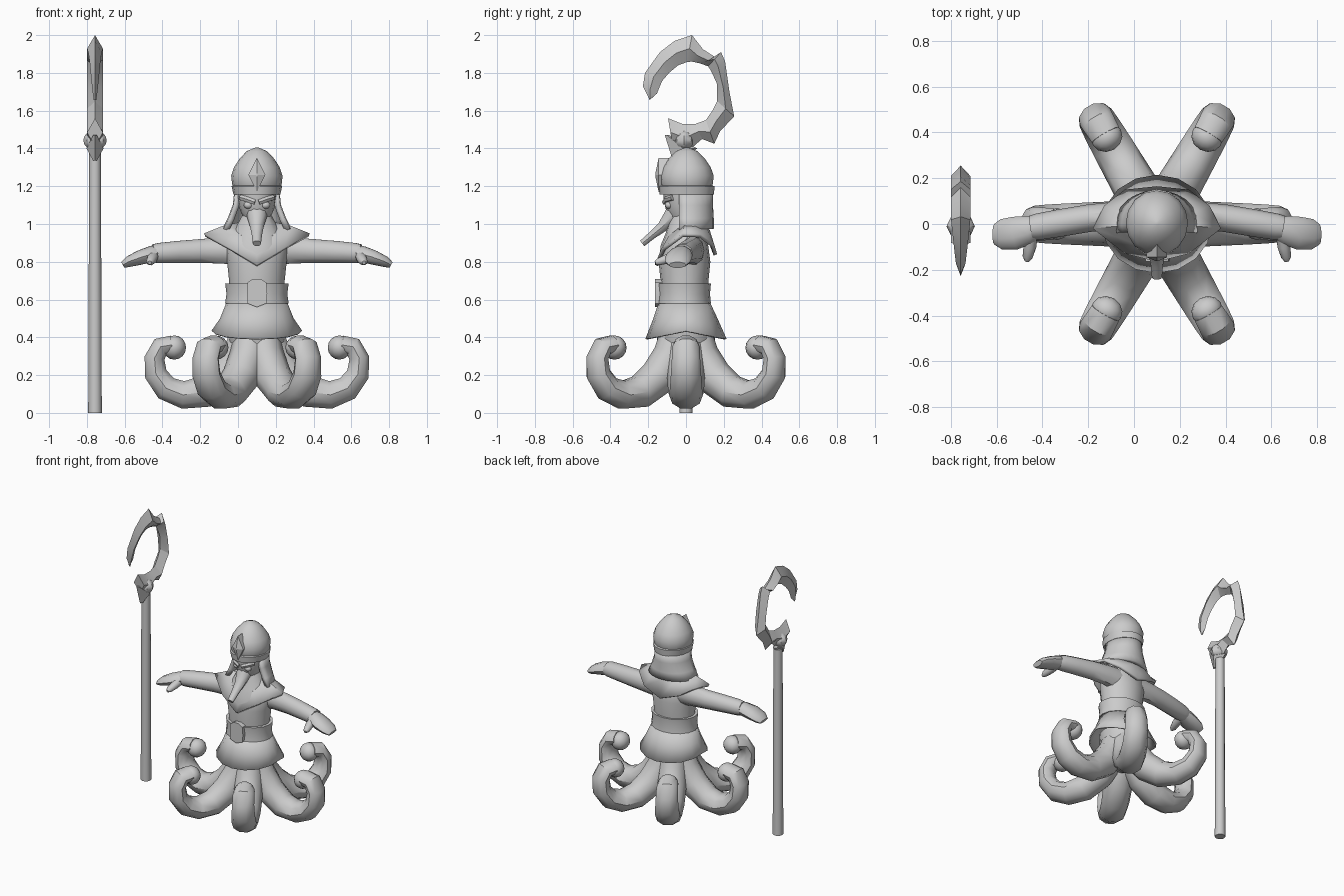
import bpy
import bmesh
from math import sin, cos, radians, pi
from mathutils import Vector, Matrix

if "Cube" in bpy.data.objects:
    bpy.data.objects.remove(bpy.data.objects["Cube"])

CENTRE = 0.1     # x of the figure's axis
STAFF_X = -0.757

grey = bpy.data.materials.new("plain grey")
grey.use_nodes = True
grey.diffuse_color = (0.6, 0.6, 0.6, 1)
grey.node_tree.nodes["Principled BSDF"].inputs["Base Color"].default_value = (0.6, 0.6, 0.6, 1)


def finish(name, bm, angle=40, thickness=0):
    """Turn a bmesh into a shaded, coloured object."""
    bmesh.ops.remove_doubles(bm, verts=bm.verts, dist=0.0005)
    bmesh.ops.recalc_face_normals(bm, faces=bm.faces)
    mesh = bpy.data.meshes.new(name)
    bm.to_mesh(mesh)
    bm.free()
    mesh.materials.append(grey)
    mesh.shade_smooth()
    mesh.set_sharp_from_angle(angle=radians(angle))
    obj = bpy.data.objects.new(name, mesh)
    bpy.context.collection.objects.link(obj)
    if thickness:
        solid = obj.modifiers.new("thickness", "SOLIDIFY")
        solid.thickness = thickness
        solid.offset = -1
    return obj


def loft(name, rings, caps=True, closed=True, **options):
    """Skin a list of equally long rings of points."""
    bm = bmesh.new()
    rows = [[bm.verts.new(p) for p in ring] for ring in rings]
    count = len(rows[0])
    for a, b in zip(rows, rows[1:]):
        for i in range(count if closed else count - 1):
            j = (i + 1) % count
            bm.faces.new((a[i], a[j], b[j], b[i]))
    if caps:
        bm.faces.new(rows[0])
        bm.faces.new(rows[-1])
    return finish(name, bm, **options)


def oval(z, rx, ry, cy=0.0, n=16, cx=CENTRE):
    return [(cx + rx * cos(2 * pi * i / n), cy + ry * sin(2 * pi * i / n), z) for i in range(n)]


def tube(name, path, side, n=10, **options):
    """Sweep an oval along (point, half width, half height) stations."""
    side = Vector(side)
    points = [Vector(p) for p, w, h in path]
    rings = []
    for k, (p, w, h) in enumerate(path):
        along = points[min(k + 1, len(points) - 1)] - points[max(k - 1, 0)]
        up = along.cross(side).normalized()
        across = up.cross(along).normalized()
        rings.append([points[k] + across * w * cos(2 * pi * i / n) + up * h * sin(2 * pi * i / n)
                      for i in range(n)])
    return loft(name, rings, **options)


def ball(name, centre, size, segments=12):
    bm = bmesh.new()
    bmesh.ops.create_uvsphere(bm, u_segments=segments, v_segments=8, radius=1)
    bmesh.ops.transform(bm, matrix=Matrix.LocRotScale(Vector(centre), None, Vector(size)), verts=bm.verts)
    return finish(name, bm)


# Tentacles: (radius from axis, height, half width, half thickness)
CURL = [(0.04, 0.43, 0.1, 0.1), (0.09, 0.3, 0.1, 0.1), (0.17, 0.19, 0.1, 0.1),
        (0.28, 0.112, 0.095, 0.09), (0.39, 0.095, 0.09, 0.077), (0.48, 0.13, 0.085, 0.07),
        (0.535, 0.205, 0.08, 0.063), (0.542, 0.29, 0.075, 0.056), (0.51, 0.35, 0.073, 0.054),
        (0.45, 0.36, 0.068, 0.052)]
for k in range(6):
    turn = radians(60 * k)
    dx, dy = cos(turn), sin(turn)
    stations = [((CENTRE + r * dx, r * dy, z), w, h) for r, z, w, h in CURL]
    tube(f"tentacle_{k + 1}", stations, (-dy, dx, 0))
    tip = ball(f"tentacle_tip_{k + 1}", (0, 0, 0), (0.062, 0.07, 0.064))
    tip.location = (CENTRE + 0.437 * dx, 0.437 * dy, 0.346)
    tip.rotation_euler.z = turn

# Hub joining the tentacles
loft("tentacle_hub", [oval(z, r, r) for z, r in
                      ((0.2, 0.04), (0.24, 0.1), (0.34, 0.15), (0.46, 0.16))])

# Skirt with a hem that dips at front and back
hem = [(x, y, 0.435 - 0.2 * abs(y)) for x, y, z in oval(0, 0.24, 0.215)]
loft("skirt", [hem, oval(0.5, 0.195, 0.17, -0.003), oval(0.6, 0.155, 0.13, -0.01)],
     caps=False, thickness=0.01)

# Torso, belt and buckle
loft("torso", [oval(z, rx, ry, -0.008) for z, rx, ry in
               ((0.56, 0.15, 0.125), (0.7, 0.147, 0.127), (0.8, 0.158, 0.137),
                (0.89, 0.165, 0.125), (0.95, 0.13, 0.1), (1.05, 0.075, 0.075))])
loft("belt", [oval(z, rx, ry, -0.01) for z, rx, ry in
              ((0.58, 0.145, 0.12), (0.58, 0.168, 0.142), (0.63, 0.161, 0.137),
               (0.685, 0.168, 0.142), (0.685, 0.145, 0.12))])
BUCKLE = [(-0.05, 0.58), (0, 0.56), (0.05, 0.58), (0.055, 0.63),
          (0.05, 0.69), (0.02, 0.71), (-0.02, 0.71), (-0.05, 0.69)]
loft("buckle", [[(CENTRE + x, y, z) for x, z in BUCKLE] for y in (-0.12, -0.164)])


def mirrored(half):
    """Close a half outline, front to back, across the figure's axis."""
    whole = half + [(-x, y, z) for x, y, z in half[-2:0:-1]]
    return [(CENTRE + x, y, z) for x, y, z in whole]


# Pointed shoulder collar
COLLAR_EDGE = [(0, -0.165, 0.785), (0.14, -0.13, 0.87), (0.28, -0.02, 0.95),
               (0.23, 0.08, 0.945), (0.14, 0.15, 0.89), (0, 0.165, 0.84)]
COLLAR_NECK = [(0, -0.125, 0.87), (0.085, -0.09, 0.94), (0.18, -0.01, 0.99),
               (0.16, 0.05, 0.99), (0.09, 0.11, 0.98), (0, 0.125, 0.97)]
COLLAR_TOP = [(x * 0.5, y * 0.6, z + 0.02) for x, y, z in COLLAR_NECK]
loft("collar", [mirrored(h) for h in (COLLAR_EDGE, COLLAR_NECK, COLLAR_TOP)],
     caps=False, thickness=0.02, angle=30)

# Arms, hands and thumbs
ARM = [(0.08, 0.03, 0.86, 0.07, 0.085), (0.18, 0.037, 0.86, 0.06, 0.073),
       (0.3, 0.025, 0.857, 0.06, 0.066), (0.42, 0.005, 0.852, 0.06, 0.061),
       (0.52, -0.012, 0.846, 0.058, 0.056), (0.55, -0.017, 0.844, 0.053, 0.05)]
HAND = [(0.52, -0.013, 0.845, 0.045, 0.043), (0.56, -0.025, 0.84, 0.062, 0.045),
        (0.62, -0.04, 0.822, 0.072, 0.04), (0.68, -0.045, 0.8, 0.066, 0.03),
        (0.71, -0.045, 0.783, 0.045, 0.018)]
THUMB = [(0.55, -0.05, 0.83, 0.03, 0.03), (0.555, -0.1, 0.815, 0.028, 0.026),
         (0.565, -0.145, 0.8, 0.022, 0.02), (0.567, -0.163, 0.795, 0.01, 0.01)]
for label, s in (("left", 1), ("right", -1)):
    for part, rows, side in (("arm", ARM, (0, 1, 0)), ("hand", HAND, (0, 1, 0)),
                             ("thumb", THUMB, (1, 0, 0))):
        tube(f"{label}_{part}", [((CENTRE + s * x, y, z), w, h) for x, y, z, w, h in rows], side)

# Head, eyes and trunk
loft("head", [oval(z, rx, ry, cy) for z, rx, ry, cy in
              ((0.99, 0.05, 0.06, 0.0), (1.04, 0.075, 0.085, -0.01), (1.09, 0.095, 0.1, -0.01),
               (1.14, 0.105, 0.115, -0.005), (1.19, 0.11, 0.12, 0.0))])
for label, s in (("left", 1), ("right", -1)):
    ball(f"{label}_eye", (CENTRE + s * 0.045, -0.09, 1.1), (0.025, 0.022, 0.02))
    tube(f"{label}_brow", [((CENTRE + s * x, y, z), 0.016, 0.016) for x, y, z in
                           ((0.01, -0.112, 1.115), (0.05, -0.103, 1.13), (0.085, -0.07, 1.14))],
         (0, 1, 0), n=6)
tube("trunk", [((CENTRE, y, z), w, h) for y, z, w, h in
               ((-0.04, 1.09, 0.06, 0.055), (-0.08, 1.035, 0.052, 0.045), (-0.125, 0.985, 0.036, 0.03),
                (-0.18, 0.94, 0.027, 0.022), (-0.232, 0.897, 0.022, 0.019))], (1, 0, 0))

# Helmet, its band and the forehead jewel
loft("helmet", [oval(z, r, r * 1.05, 0.004) for z, r in
                ((1.18, 0.12), (1.21, 0.131), (1.255, 0.136), (1.3, 0.121),
                 (1.345, 0.092), (1.385, 0.055), (1.405, 0.008))])
loft("helmet_band", [oval(z, rx, ry, 0.004) for z, rx, ry in
                     ((1.155, 0.1, 0.11), (1.155, 0.124, 0.143), (1.2, 0.134, 0.148), (1.207, 0.12, 0.12))])
JEWEL = [(-1, 0), (0, -1), (1, 0), (0, 1)]
loft("jewel", [[(CENTRE + 0.045 * k * x, y, 1.26 + 0.09 * k * z) for x, z in JEWEL]
               for k, y in ((1, -0.09), (1, -0.145), (0.1, -0.162))], angle=20)

# Cloth hanging from the helmet round the sides and back
cloth = []
for z, rx, ry in ((1.17, 0.12, 0.143), (1.1, 0.128, 0.143), (1.03, 0.155, 0.147), (0.975, 0.182, 0.148)):
    turns = [radians(-15 + 15 * i) for i in range(15)]
    cloth.append([(CENTRE + rx * cos(t), ry * sin(t), z) for t in turns])
loft("neck_cloth", cloth, caps=False, closed=False, thickness=0.03)

# Staff shaft, orb and socket
loft("staff_shaft", [oval(z, r, r, 0, 10, STAFF_X) for z, r in ((0, 0.036), (1.38, 0.031))])
ball("staff_orb", (STAFF_X, -0.01, 1.443), (0.062, 0.054, 0.052), 8)
loft("staff_socket", [oval(z, rx, ry, cy, 4, STAFF_X) for z, rx, ry, cy in
                      ((1.335, 0.01, 0.02, -0.05), (1.4, 0.045, 0.075, -0.015), (1.47, 0.01, 0.012, -0.1))],
     angle=20)

# Barbed crescent blade: outer (y, z) and inner (y, z) edges
CRESCENT = [((-0.07, 1.41), (-0.095, 1.56)), ((0.01, 1.385), (-0.02, 1.53)),
            ((0.085, 1.45), (0.05, 1.53)), ((0.15, 1.425), (0.105, 1.55)),
            ((0.18, 1.49), (0.14, 1.6)), ((0.255, 1.57), (0.165, 1.65)),
            ((0.23, 1.7), (0.165, 1.74)), ((0.207, 1.86), (0.133, 1.81)),
            ((0.186, 1.91), (0.117, 1.835)), ((0.16, 1.88), (0.075, 1.85)),
            ((0.09, 1.925), (0.03, 1.86)), ((0.032, 2.0), (0.005, 1.857)),
            ((-0.06, 1.97), (-0.042, 1.84)), ((-0.138, 1.91), (-0.09, 1.80)),
            ((-0.217, 1.8), (-0.127, 1.756)), ((-0.228, 1.73), (-0.154, 1.69)),
            ((-0.192, 1.655), (-0.19, 1.66))]
blade = []
for k, ((y1, z1), (y2, z2)) in enumerate(CRESCENT):
    half = 0.042 * min(1, (len(CRESCENT) - k) / 6)
    y, z = (y1 + y2) / 2, (z1 + z2) / 2
    blade.append([(STAFF_X, y1, z1), (STAFF_X + half, y, z), (STAFF_X, y2, z2), (STAFF_X - half, y, z)])
loft("staff_crescent", blade, angle=20)
